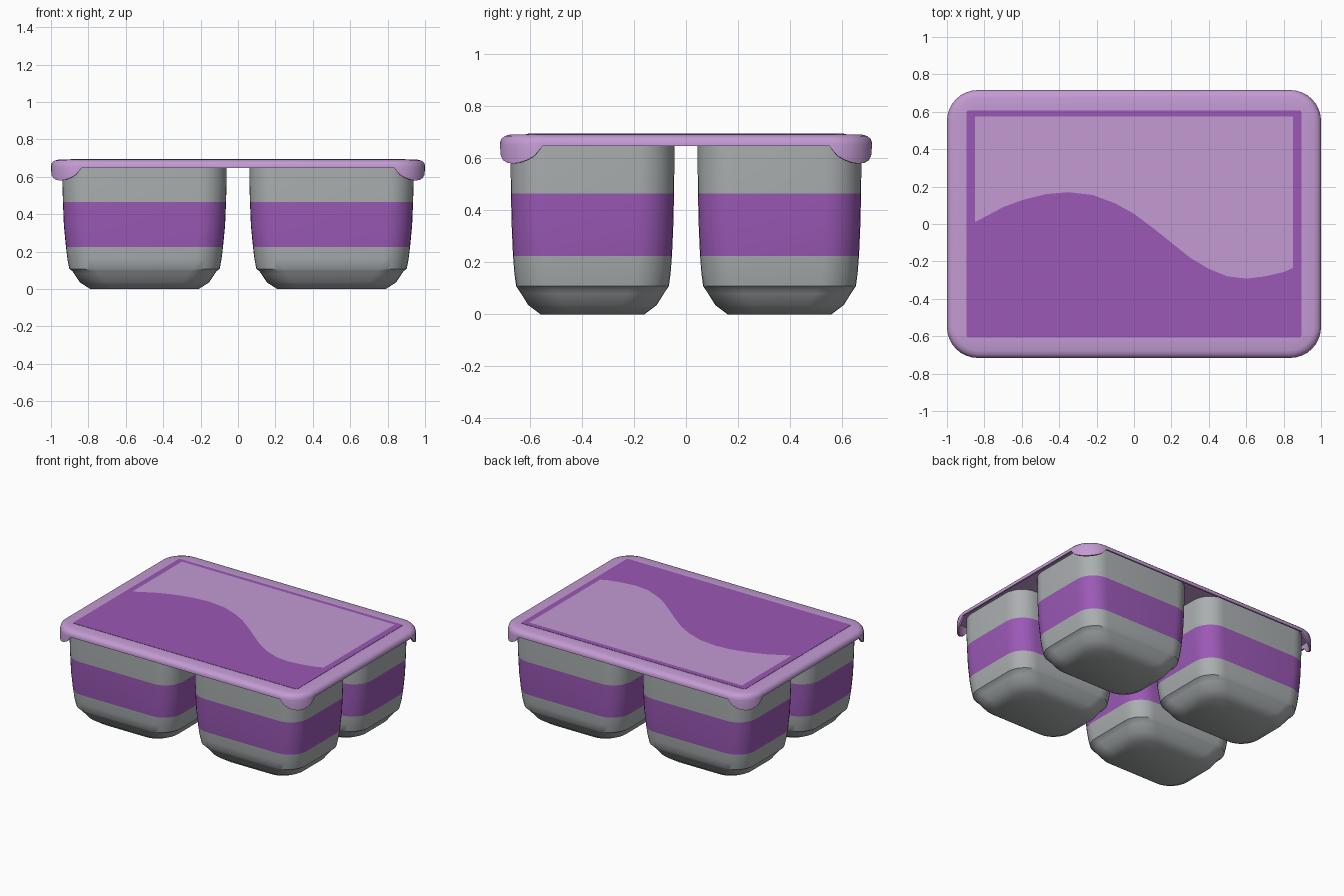
import bpy, bmesh, math

if "Cube" in bpy.data.objects:
    bpy.data.objects.remove(bpy.data.objects["Cube"])


def material(name, r, g, b):
    lin = [((c / 255 + 0.055) / 1.055) ** 2.4 for c in (r, g, b)]
    m = bpy.data.materials.new(name)
    m.diffuse_color = (*lin, 1)
    m.use_nodes = True
    m.node_tree.nodes["Principled BSDF"].inputs["Base Color"].default_value = m.diffuse_color
    return m


GREY = material("cup grey", 170, 175, 176)
PURPLE = material("purple", 155, 89, 182)
LILAC = material("light lilac", 195, 155, 211)


def ring(hx, hy, r, z, dip=0, seg=8, cx=0, cy=0):
    """Rounded rectangle; dip lowers the corner arcs."""
    pts = []
    for q, (sx, sy) in enumerate([(1, 1), (-1, 1), (-1, -1), (1, -1)]):
        for i in range(seg + 1):
            t = i / seg
            a = math.pi / 2 * (q + t)
            drop = dip * max(0, math.sin(math.pi * t)) ** 0.6
            pts.append((cx + sx * (hx - r) + r * math.cos(a),
                        cy + sy * (hy - r) + r * math.sin(a), z - drop))
    return pts


def loft(name, rings, mats, pick=None, angle=35):
    """Skin a stack of rings and cap both ends."""
    bm = bmesh.new()
    rows = [[bm.verts.new(p) for p in r] for r in rings]
    n = len(rows[0])
    for a, b in zip(rows, rows[1:]):
        for i in range(n):
            j = (i + 1) % n
            bm.faces.new((a[i], a[j], b[j], b[i]))
    bm.faces.new(rows[0][::-1])
    bm.faces.new(rows[-1])
    bmesh.ops.recalc_face_normals(bm, faces=bm.faces)
    for f in bm.faces:
        if pick:
            f.material_index = pick(f.calc_center_median())
    return finish(name, bm, mats, angle)


def finish(name, bm, mats, angle=35):
    me = bpy.data.meshes.new(name)
    bm.to_mesh(me)
    bm.free()
    for m in mats:
        me.materials.append(m)
    ob = bpy.data.objects.new(name, me)
    bpy.context.collection.objects.link(ob)
    bpy.ops.object.select_all(action='DESELECT')
    ob.select_set(True)
    bpy.context.view_layer.objects.active = ob
    bpy.ops.object.shade_smooth_by_angle(angle=math.radians(angle))
    return ob


# Four cups: half width, half depth, corner radius, height
PROFILE = [(0.29, 0.20, 0.13, 0.0), (0.345, 0.247, 0.14, 0.035),
           (0.375, 0.275, 0.14, 0.08), (0.385, 0.285, 0.14, 0.095),
           (0.402, 0.294, 0.14, 0.108), (0.412, 0.301, 0.14, 0.16),
           (0.42, 0.306, 0.14, 0.225), (0.431, 0.311, 0.14, 0.34),
           (0.436, 0.314, 0.14, 0.465), (0.439, 0.315, 0.14, 0.56),
           (0.44, 0.315, 0.14, 0.678)]
for sy, row in ((-1, "front"), (1, "back")):
    for sx, side in ((-1, "left"), (1, "right")):
        loft(f"cup_{row}_{side}",
             [ring(hx, hy, r, z, cx=sx * 0.5, cy=sy * 0.36) for hx, hy, r, z in PROFILE],
             [GREY, PURPLE], lambda c: 1 if 0.225 < c.z < 0.465 else 0)

# Lid shell with rounded rim and drooping corner flaps
X, Y, R = 1.0, 0.716, 0.165
loft("lid", [
    ring(X - 0.10, Y - 0.10, R - 0.10, 0.693),
    ring(X - 0.04, Y - 0.04, R - 0.04, 0.692),
    ring(X - 0.018, Y - 0.018, R - 0.018, 0.686),
    ring(X - 0.005, Y - 0.005, R - 0.005, 0.675, 0.004),
    ring(X, Y, R, 0.662, 0.012),
    ring(X, Y, R, 0.648, 0.068),
    ring(X - 0.012, Y - 0.012, R - 0.012, 0.648, 0.068),
    ring(X - 0.014, Y - 0.014, R - 0.014, 0.676),
], [LILAC], angle=40)

# Label on top of the lid
loft("label", [ring(0.895, 0.608, 0.01, z, seg=2) for z in (0.690, 0.695)], [PURPLE])

# Pale wave panel on the label
WAVE = [(-0.85, 0.01), (-0.7, 0.09), (-0.6, 0.127), (-0.47, 0.16), (-0.35, 0.17),
        (-0.22, 0.155), (-0.1, 0.11), (0, 0.055), (0.1, -0.02), (0.2, -0.1),
        (0.3, -0.18), (0.4, -0.24), (0.5, -0.28), (0.6, -0.292), (0.7, -0.28),
        (0.8, -0.257), (0.85, -0.235)]
bm = bmesh.new()
low = [bm.verts.new((x, y, 0.6975)) for x, y in WAVE]
high = [bm.verts.new((x, 0.575, 0.6975)) for x, y in WAVE]
for i in range(len(WAVE) - 1):
    bm.faces.new((low[i], low[i + 1], high[i + 1], high[i]))
finish("wave_panel", bm, [LILAC])
